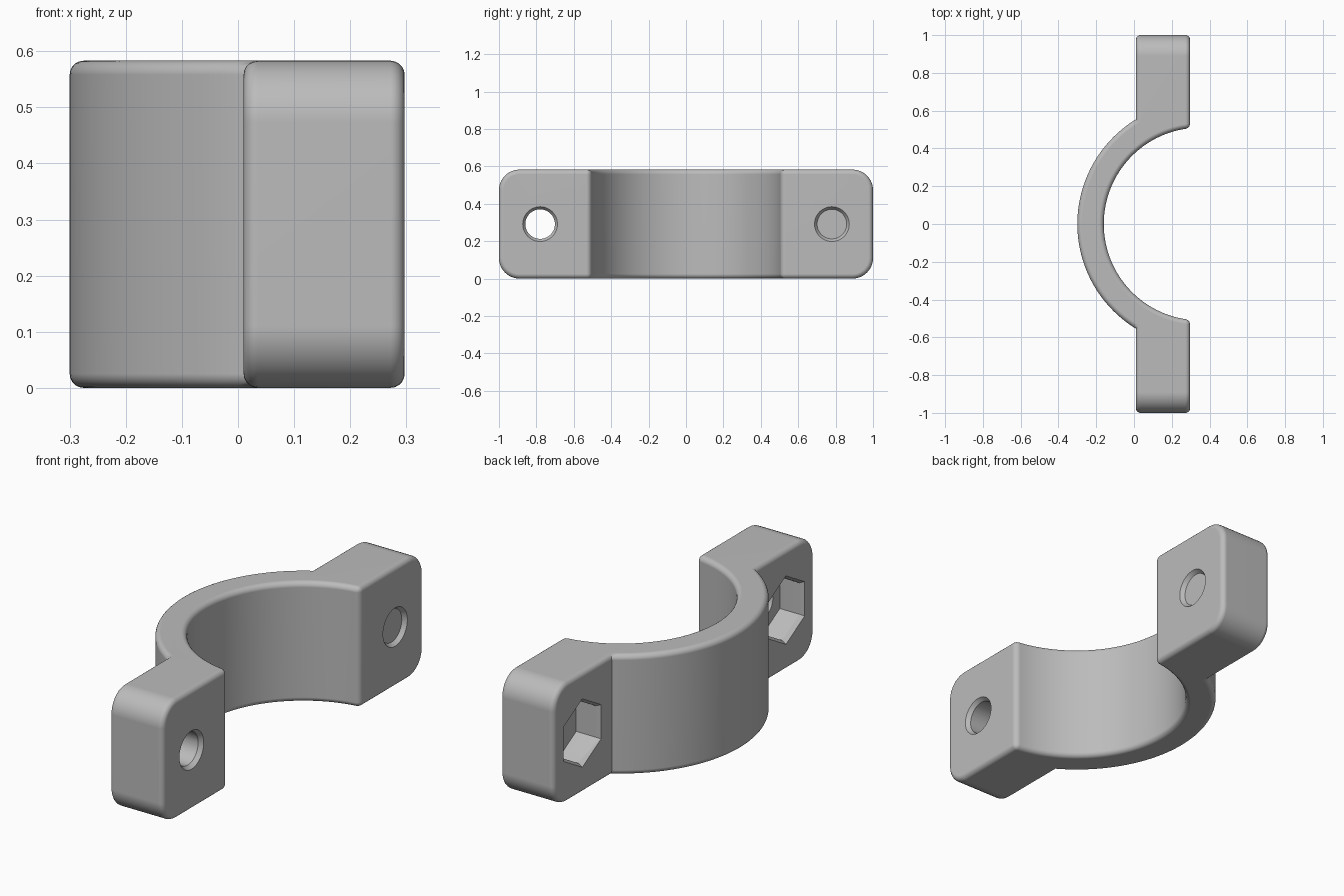
import bpy
import bmesh
from math import acos, asin, cos, pi, sin
from mathutils import Matrix, Vector

cube = bpy.data.objects.get("Cube")
if cube:
    bpy.data.objects.remove(cube)

HEIGHT = 0.583
CX, R_IN, R_OUT = 0.35, 0.51, 0.65     # ring centre and radii
X_BACK, X_FACE, Y_END = 0.01, 0.297, 1.0
BOLT_Y = 0.78
CORNER, FILLET = 0.11, 0.025
STEPS = 72

grey = bpy.data.materials.new("grey")
grey.use_nodes = True
color = (0.5, 0.5, 0.5, 1)
grey.diffuse_color = color
grey.node_tree.nodes["Principled BSDF"].inputs["Base Color"].default_value = color


def add_object(name, bm):
    bmesh.ops.recalc_face_normals(bm, faces=bm.faces)
    mesh = bpy.data.meshes.new(name)
    bm.to_mesh(mesh)
    bm.free()
    mesh.materials.append(grey)
    obj = bpy.data.objects.new(name, mesh)
    bpy.context.collection.objects.link(obj)
    return obj


def arc(radius, x_end):
    """Arc on the -x side of the ring, from +y to -y, ending at x_end."""
    half = acos((CX - x_end) / radius)
    return [(CX - radius * cos(a), radius * sin(a))
            for a in (half - 2 * half * i / STEPS for i in range(STEPS + 1))]


# Clamp outline: outer arc, one ear, inner arc, other ear
outline = arc(R_OUT, X_BACK)
outline += [(X_BACK, -Y_END), (X_FACE, -Y_END)]
outline += reversed(arc(R_IN, X_FACE))
outline += [(X_FACE, Y_END), (X_BACK, Y_END)]

bm = bmesh.new()
base = bm.faces.new([bm.verts.new((x, y, 0)) for x, y in outline])
result = bmesh.ops.extrude_face_region(bm, geom=[base])
top = [v for v in result["geom"] if isinstance(v, bmesh.types.BMVert)]
bmesh.ops.translate(bm, verts=top, vec=(0, 0, HEIGHT))
bmesh.ops.recalc_face_normals(bm, faces=bm.faces)

# Large round corners at the ear ends
ends = [e for e in bm.edges
        if all(abs(v.co.y) > Y_END - 0.001 for v in e.verts)
        and abs(e.verts[0].co.z - e.verts[1].co.z) < 0.001]
bmesh.ops.bevel(bm, geom=ends, offset=CORNER, segments=10, profile=0.5,
                affect='EDGES', clamp_overlap=False)

# Small fillet on every remaining convex edge
bm.normal_update()
sharp = [e for e in bm.edges if e.calc_face_angle_signed(0) > 0.6]
bmesh.ops.bevel(bm, geom=sharp, offset=FILLET, segments=5, profile=0.5,
                affect='EDGES', clamp_overlap=False)
clamp = add_object("half_clamp", bm)


def cutter(name, y, x0, x1, r0, r1, sides):
    """Tapered prism along x with a corner pointing up."""
    bm = bmesh.new()
    bmesh.ops.create_cone(bm, cap_ends=True, segments=sides, radius1=r0,
                          radius2=r1, depth=x1 - x0)
    bm.transform(Matrix.Translation(((x0 + x1) / 2, y, HEIGHT / 2))
                 @ Matrix.Rotation(pi / 2, 4, 'Y'))
    # Turn so one corner of the prism lies straight above its axis
    v = max(bm.verts, key=lambda p: p.co.z)
    tilt = asin(max(-1, min(1, (v.co.y - y) / max(r0, r1))))
    centre = Vector((0, y, HEIGHT / 2))
    bmesh.ops.rotate(bm, verts=bm.verts, cent=centre,
                     matrix=Matrix.Rotation(tilt, 3, 'X'))
    obj = add_object(name, bm)
    obj.hide_render = True
    return obj


# Bolt holes with countersinks, and nut pockets with chamfered mouths
bpy.context.view_layer.objects.active = clamp
clamp.select_set(True)
for side in (-1, 1):
    y = side * BOLT_Y
    tools = [
        cutter("bolt_hole", y, -0.1, 0.4, 0.079, 0.079, 48),
        cutter("bolt_countersink", y, 0.277, 0.317, 0.079, 0.107, 48),
        cutter("nut_pocket", y, -0.1, 0.135, 0.152, 0.152, 6),
        cutter("nut_pocket_mouth", y, -0.01, 0.03, 0.18, 0.152, 6),
    ]
    for tool in tools:
        mod = clamp.modifiers.new("cut", 'BOOLEAN')
        mod.operation = 'DIFFERENCE'
        mod.solver = 'EXACT'
        mod.object = tool
        bpy.ops.object.modifier_apply(modifier=mod.name)
        bpy.data.objects.remove(tool)

# Smooth fillets with flat main faces
bpy.ops.object.shade_smooth_by_angle(angle=0.55)
normals = clamp.modifiers.new("flat_faces", 'WEIGHTED_NORMAL')
normals.keep_sharp = True
